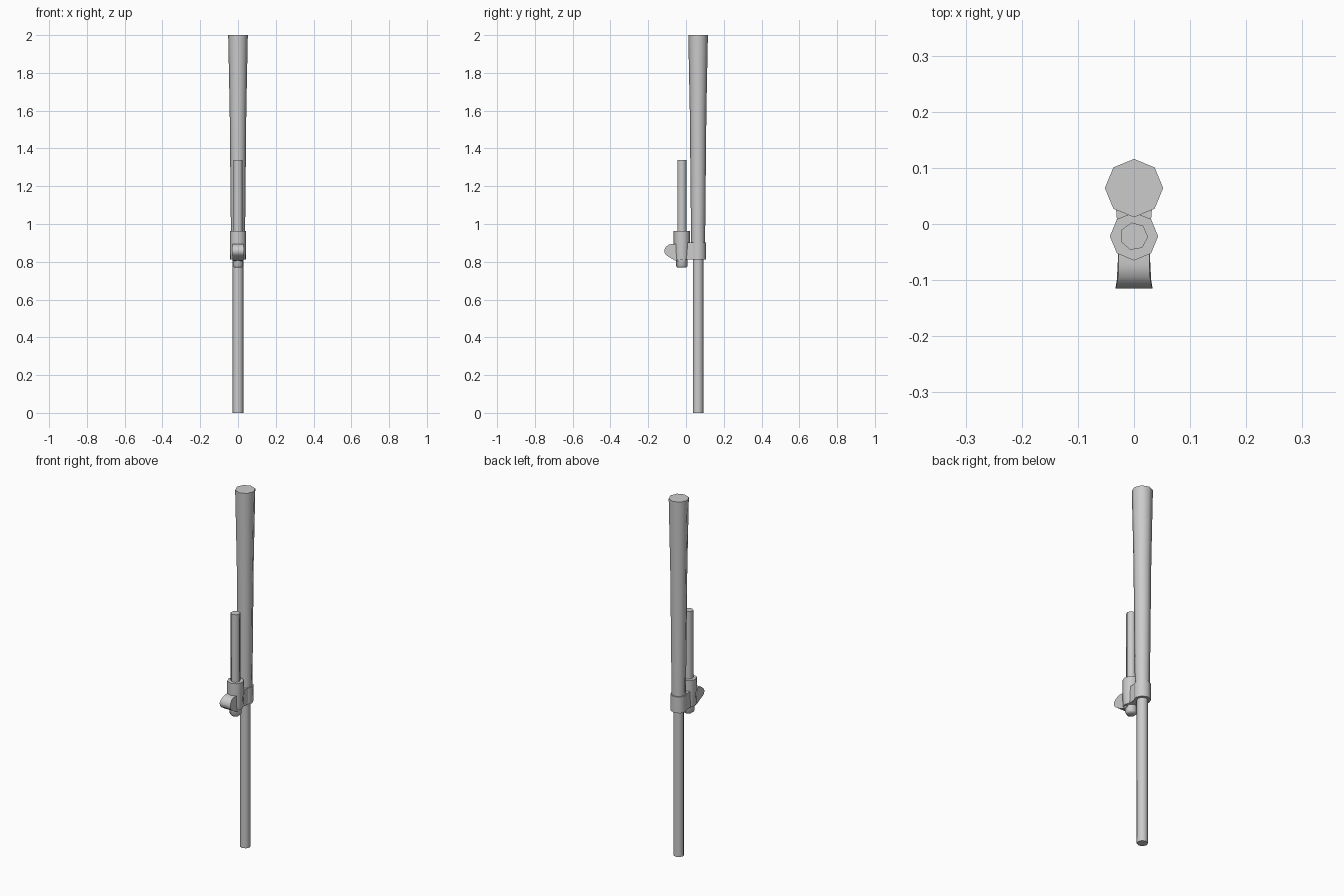
import bpy, bmesh, math

if "Cube" in bpy.data.objects:
    bpy.data.objects.remove(bpy.data.objects["Cube"])

def finish(name, bm):
    bmesh.ops.recalc_face_normals(bm, faces=bm.faces)
    me = bpy.data.meshes.new(name)
    bm.to_mesh(me)
    bm.free()
    ob = bpy.data.objects.new(name, me)
    bpy.context.collection.objects.link(ob)
    bpy.ops.object.select_all(action='DESELECT')
    ob.select_set(True)
    bpy.context.view_layer.objects.active = ob
    bpy.ops.object.shade_smooth_by_angle(angle=math.radians(62))
    return ob

def lathe(name, y, rings, sides, turn=0.0):
    """Closed low-poly tube through (z, radius) rings."""
    bm = bmesh.new()
    loops = []
    for z, r in rings:
        loops.append([bm.verts.new((r * math.cos(turn + 2 * math.pi * i / sides),
                                    y + r * math.sin(turn + 2 * math.pi * i / sides), z))
                      for i in range(sides)])
    for a, b in zip(loops, loops[1:]):
        for i in range(sides):
            j = (i + 1) % sides
            bm.faces.new((a[i], a[j], b[j], b[i]))
    bm.faces.new(loops[0])
    bm.faces.new(loops[-1])
    return finish(name, bm)

def extrude_profile(name, points):
    """Side profile of (y, z, half width), spanned across x."""
    bm = bmesh.new()
    l = [bm.verts.new((-w, y, z)) for y, z, w in points]
    r = [bm.verts.new((w, y, z)) for y, z, w in points]
    bm.faces.new(l)
    bm.faces.new(r)
    for i in range(len(points)):
        j = (i + 1) % len(points)
        bm.faces.new((l[i], l[j], r[j], r[i]))
    return finish(name, bm)

POLE_Y, GRIP_Y = 0.064, -0.022

# Main pole: slim lower shaft and flaring upper barrel
lathe("lower_shaft", POLE_Y, [(0, 0.028), (0.84, 0.028)], 8)
lathe("upper_barrel", POLE_Y,
      [(0.83, 0.036), (1.0, 0.038), (1.6, 0.044), (1.85, 0.049), (2.0, 0.052)], 8)
# Collar around the pole
lathe("pole_collar", POLE_Y, [(0.812, 0.043), (0.903, 0.043)], 8)
# Web joining collar and clamp
extrude_profile("clamp_web", [(-0.02, 0.812, 0.028), (0.05, 0.812, 0.034),
                              (0.05, 0.903, 0.034), (-0.02, 0.903, 0.028)])
# Socket holding the side rod, and nut below it
lathe("rod_socket", GRIP_Y, [(0.812, 0.040), (0.89, 0.043), (0.962, 0.043)], 8)
lathe("bottom_nut", GRIP_Y, [(0.77, 0.025), (0.777, 0.03), (0.815, 0.03)], 6, math.pi / 6)
lathe("side_rod", GRIP_Y, [(0.80, 0.025), (1.34, 0.025)], 7, math.radians(100))
# Rounded clamp lever, flaring at the nose
extrude_profile("clamp_lever", [
    (0.0, 0.812, 0.030), (-0.03, 0.802, 0.028), (-0.06, 0.808, 0.028),
    (-0.085, 0.822, 0.028), (-0.104, 0.835, 0.031), (-0.114, 0.847, 0.033),
    (-0.115, 0.862, 0.033), (-0.108, 0.877, 0.031), (-0.093, 0.890, 0.028),
    (-0.073, 0.895, 0.028), (-0.05, 0.893, 0.028), (0.0, 0.893, 0.030)])
